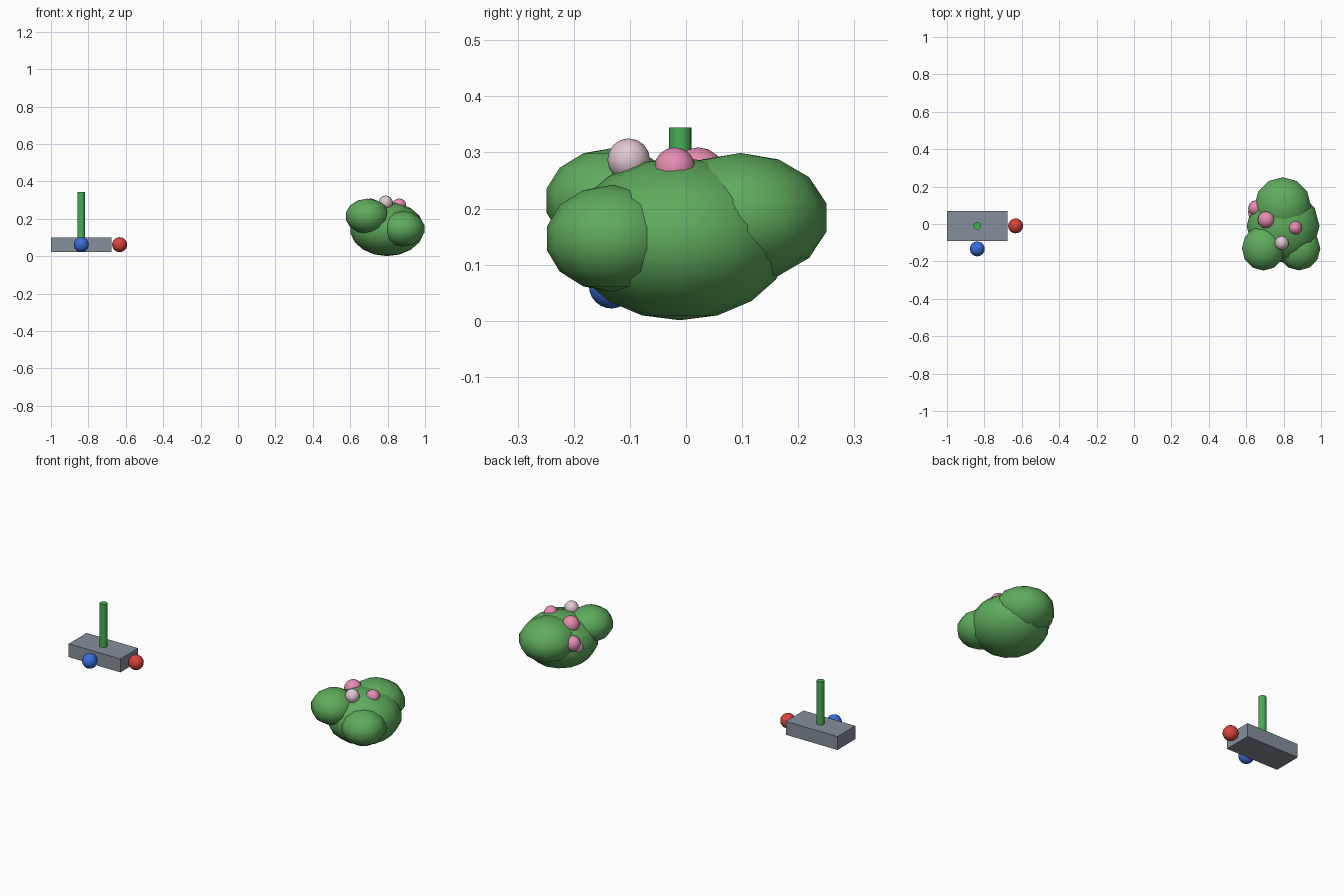
import bpy
from mathutils import Vector

cube = bpy.data.objects.get("Cube")
if cube:
    bpy.data.objects.remove(cube, do_unlink=True)


def srgb(c):
    return c / 12.92 if c <= 0.04045 else ((c + 0.055) / 1.055) ** 2.4


def material(name, r, g, b):
    m = bpy.data.materials.new(name)
    m.use_nodes = True
    col = (srgb(r), srgb(g), srgb(b), 1)
    m.diffuse_color = col
    m.node_tree.nodes["Principled BSDF"].inputs["Base Color"].default_value = col
    return m


leaf = material("leaf green", 0.37, 0.67, 0.36)
pole = material("pole green", 0.28, 0.68, 0.33)
grey = material("slate grey", 0.52, 0.56, 0.61)
red = material("red", 0.85, 0.26, 0.23)
blue = material("blue", 0.22, 0.43, 0.85)
pink = material("blossom pink", 0.90, 0.55, 0.70)
pale = material("pale blossom", 0.88, 0.78, 0.83)


def finish(name, mat, smooth=True):
    ob = bpy.context.object
    ob.name = name
    ob.data.materials.append(mat)
    if smooth:
        bpy.ops.object.shade_smooth_by_angle(angle=0.9)
    return ob


def ball(name, mat, centre, radii, segments=16, rings=12):
    bpy.ops.mesh.primitive_uv_sphere_add(segments=segments, ring_count=rings, radius=1, location=centre)
    bpy.context.object.scale = radii
    bpy.ops.object.transform_apply(location=False, rotation=False, scale=True)
    return finish(name, mat)


# Marker base: slab, upright pole and two side balls
base = Vector((-0.838, -0.01, 0.062))
bpy.ops.mesh.primitive_cube_add(size=1, location=base)
bpy.context.object.scale = (0.324, 0.16, 0.076)
bpy.ops.object.transform_apply(location=False, rotation=False, scale=True)
finish("base_slab", grey, smooth=False)

bpy.ops.mesh.primitive_cylinder_add(vertices=16, radius=0.02, depth=0.265, location=base + Vector((0, 0, 0.15)))
finish("upright_pole", pole)

ball("side_ball", red, base + Vector((0.205, 0, 0)), (0.04,) * 3)
ball("front_ball", blue, base + Vector((0, -0.123, 0)), (0.04,) * 3)

# Bush: one broad body with three smaller lobes
ball("bush_body", leaf, (0.797, -0.011, 0.146), (0.198, 0.198, 0.145), 12, 9)
lobes = {
    "bush_back_lobe": ((0.795, 0.097, 0.184), (0.155, 0.157, 0.115)),
    "bush_front_right_lobe": ((0.692, -0.13, 0.214), (0.118, 0.122, 0.094)),
    "bush_front_left_lobe": ((0.882, -0.132, 0.147), (0.117, 0.119, 0.095)),
}
for name, (centre, radii) in lobes.items():
    ball(name, leaf, centre, radii, 12, 7)

# Blossoms half sunk into the bush
blossoms = [
    (pink, (0.708, 0.022, 0.262), 0.047),
    (pink, (0.862, -0.02, 0.272), 0.037),
    (pink, (0.652, 0.085, 0.193), 0.042),
    (pale, (0.79, -0.102, 0.287), 0.038),
    (pale, (0.643, 0.063, 0.17), 0.034),
]
for i, (mat, centre, r) in enumerate(blossoms):
    ball(f"blossom_{i + 1}", mat, centre, (r,) * 3, 12, 8)
